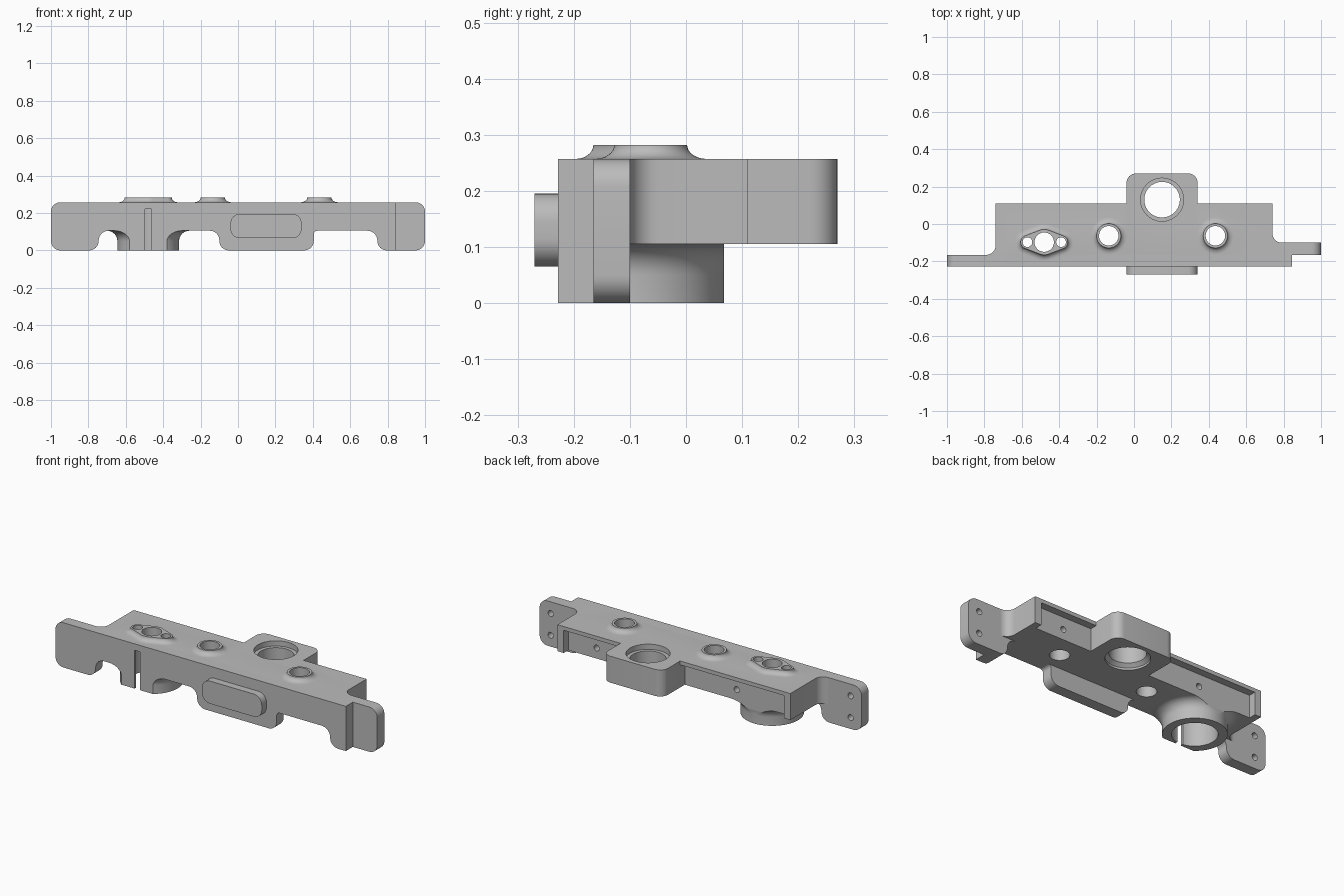
import bpy, bmesh
from math import sin, cos, pi, acos, tan
from mathutils import Vector

if "Cube" in bpy.data.objects:
    bpy.data.objects.remove(bpy.data.objects["Cube"])

TOP, UNDER, FRONT = 0.257, 0.105, -0.228
grey = bpy.data.materials.new("light grey")
grey.use_nodes = True
grey.diffuse_color = (0.5, 0.5, 0.5, 1)
grey.node_tree.nodes["Principled BSDF"].inputs["Base Color"].default_value = (0.5, 0.5, 0.5, 1)


def loft(name, rings):
    """Solid through a stack of rings with equal point counts."""
    bm = bmesh.new()
    loops = [[bm.verts.new(p) for p in ring] for ring in rings]
    n = len(loops[0])
    for a, b in zip(loops, loops[1:]):
        for i in range(n):
            j = (i + 1) % n
            bm.faces.new((a[i], a[j], b[j], b[i]))
    bm.faces.new(loops[0][::-1])
    bm.faces.new(loops[-1])
    bmesh.ops.recalc_face_normals(bm, faces=bm.faces)
    mesh = bpy.data.meshes.new(name)
    bm.to_mesh(mesh)
    bm.free()
    mesh.materials.append(grey)
    ob = bpy.data.objects.new(name, mesh)
    bpy.context.collection.objects.link(ob)
    return ob


def rounded(corners, steps=8):
    """Outline from (a, b, radius) corners, with an arc at each radius."""
    out = []
    for i, (a, b, r) in enumerate(corners):
        p = Vector((a, b))
        if not r:
            out.append(p)
            continue
        u = (Vector(corners[i - 1][:2]) - p).normalized()
        v = (Vector(corners[(i + 1) % len(corners)][:2]) - p).normalized()
        half = u.angle(v) / 2
        centre = p + (u + v).normalized() * r / sin(half)
        start, end = p + u * r / tan(half) - centre, p + v * r / tan(half) - centre
        sweep = pi - 2 * half
        for k in range(steps + 1):
            t = k / steps
            out.append(centre + (start * sin((1 - t) * sweep) + end * sin(t * sweep)) / sin(sweep))
    return out


def rect(a0, a1, b0, b1, r=0):
    return [(a0, b0, r), (a1, b0, r), (a1, b1, r), (a0, b1, r)]


def upright(name, corners, y0, y1):
    pts = rounded(corners)
    return loft(name, [[(a, y, b) for a, b in pts] for y in (y0, y1)])


def flat(name, corners, z0, z1):
    pts = rounded(corners)
    return loft(name, [[(a, b, z) for a, b in pts] for z in (z0, z1)])


def lathe(name, x, y, profile, n=48):
    return loft(name, [[(x + r * cos(2 * pi * i / n), y + r * sin(2 * pi * i / n), z)
                        for i in range(n)] for r, z in profile])


def bore_back(name, x, z, y0, y1, r=0.017, n=20):
    return loft(name, [[(x + r * cos(2 * pi * i / n), y, z + r * sin(2 * pi * i / n))
                        for i in range(n)] for y in (y0, y1)])


def boolean(target, tool, op):
    mod = target.modifiers.new(op, "BOOLEAN")
    mod.operation, mod.solver, mod.object = op, "EXACT", tool
    bpy.context.view_layer.objects.active = target
    bpy.ops.object.modifier_apply(modifier=mod.name)
    bpy.data.objects.remove(tool)


def cove(r, z0, dz, spread, steps=8):
    """Concave flare profile from a wide foot to radius r."""
    return [(r + spread * (1 - sin(t)), z0 + dz * (1 - cos(t)))
            for t in (pi / 2 * k / steps for k in range(steps + 1))]


# Main body with coved corners where the mounting ears begin
housing = flat("housing", [
    (-0.82, FRONT, 0), (0.82, FRONT, 0), (0.82, -0.1, 0), (0.74, -0.1, 0.05), (0.74, 0.11, 0),
    (-0.74, 0.11, 0), (-0.74, -0.165, 0.05), (-0.82, -0.165, 0)], UNDER, TOP)

# Rabbet along the back, open below
boolean(housing, upright("rabbet", rect(-0.7, 0.7, 0, 0.235), 0.068, 0.2), "DIFFERENCE")

# Front plate with arched underside, and the set-back left ear
front_plate = upright("front_plate", [
    (-1, 0, 0.05), (-0.745, 0, 0.05), (-0.745, UNDER, 0.053), (-0.1, UNDER, 0.05),
    (-0.1, 0, 0.05), (0.405, 0, 0.05), (0.405, UNDER, 0.02), (0.745, UNDER, 0.053),
    (0.745, 0, 0.05), (0.845, 0, 0), (0.845, TOP, 0), (-1, TOP, 0.05)], FRONT, -0.165)
left_ear = upright("left_ear", [
    (0.65, UNDER, 0), (0.745, UNDER, 0.053), (0.745, 0, 0.05), (1, 0, 0.05),
    (1, TOP, 0.05), (0.65, TOP, 0)], -0.165, -0.1)

# Rear block around the large bore
rear_block = flat("rear_block", [
    (-0.04, 0, 0), (0.34, 0, 0), (0.34, 0.27, 0.05), (-0.04, 0.27, 0.05)], UNDER, TOP)

# Hanging socket, flared into the underside and trimmed front and back
SX, SY = -0.48, -0.097
flare = [(0.165 + 0.055 * (1 - cos(t)), 0.05 + 0.055 * sin(t))
         for t in (pi / 2 * k / 8 for k in range(9))]
socket = lathe("socket", SX, SY, [(0.165, 0)] + flare + [(0.22, 0.15)], 64)
boolean(socket, flat("trim", rect(-0.9, 0, FRONT, 0.068), -0.1, 0.2), "INTERSECT")


# Slim boss shaped as the hull of a large circle between two small ones
def hull_ring(off, z, big=0.068, small=0.036, d=0.09, n=12):
    th = acos((big - small) / d)
    arcs = [(0, big, th, pi - th), (-d, small, pi - th, pi + th),
            (0, big, pi + th, 2 * pi - th), (d, small, -th, th)]
    return [(SX + cx + (r + off) * cos(a0 + (a1 - a0) * k / n),
             SY + (r + off) * sin(a0 + (a1 - a0) * k / n), z)
            for cx, r, a0, a1 in arcs for k in range(n)]


def dipped(r, spread):
    """Boss profile: sunk base, concave skirt, flat top."""
    steps = [pi / 2 * k / 8 for k in range(9)]
    return [(r + spread, TOP - 0.02)] + [
        (r + spread * (1 - sin(t)), TOP + 0.025 * (1 - cos(t))) for t in steps]


oval_boss = loft("oval_boss", [hull_ring(off, z) for off, z in dipped(0, 0.032)])
round_bosses = [lathe("round_boss", x, -0.063, dipped(0.065, 0.035)) for x in (-0.135, 0.435)]

for part in [front_plate, left_ear, rear_block, socket, oval_boss] + round_bosses:
    boolean(housing, part, "UNION")

# Vertical bores
bores = [lathe("bore", x, -0.063, [(0.052, -0.1), (0.052, 0.4)]) for x in (-0.135, 0.435)]
bores.append(lathe("large_bore", 0.15, 0.13, [
    (0.115, 0), (0.115, UNDER + 0.012), (0.095, UNDER + 0.03),
    (0.095, TOP - 0.03), (0.115, TOP - 0.03), (0.115, 0.4)], 64))
bores.append(lathe("socket_bore", SX, SY, [(0.117, -0.1), (0.117, 0.22)], 64))
bores.append(lathe("oval_centre_bore", SX, SY, [(0.052, 0.15), (0.052, 0.4)]))
bores += [lathe("oval_side_bore", SX + s * 0.09, SY, [(0.026, 0.15), (0.026, 0.4)], 28)
          for s in (-1, 1)]
# Slot in the socket wall
bores.append(upright("slot", rect(SX - 0.018, SX + 0.018, -0.1, 0.22), -0.3, SY))
# Blind screw holes in the ears and the rabbet
for z in (0.065, 0.19):
    bores.append(bore_back("ear_hole", 0.93, z, -0.145, 0))
    bores.append(bore_back("ear_hole", -0.93, z, -0.21, -0.1))
for x in (0.52, -0.37):
    bores.append(bore_back("rabbet_hole", x, 0.165, 0.02, 0.1))
for tool in bores:
    boolean(housing, tool, "DIFFERENCE")

# Raised pad on the front face
front_pad = upright("front_pad", rect(-0.04, 0.34, 0.065, 0.195, 0.05), -0.27, FRONT)

for ob in (housing, front_pad):
    bpy.ops.object.select_all(action="DESELECT")
    ob.select_set(True)
    bpy.context.view_layer.objects.active = ob
    bpy.ops.object.shade_smooth_by_angle(angle=pi / 6)
